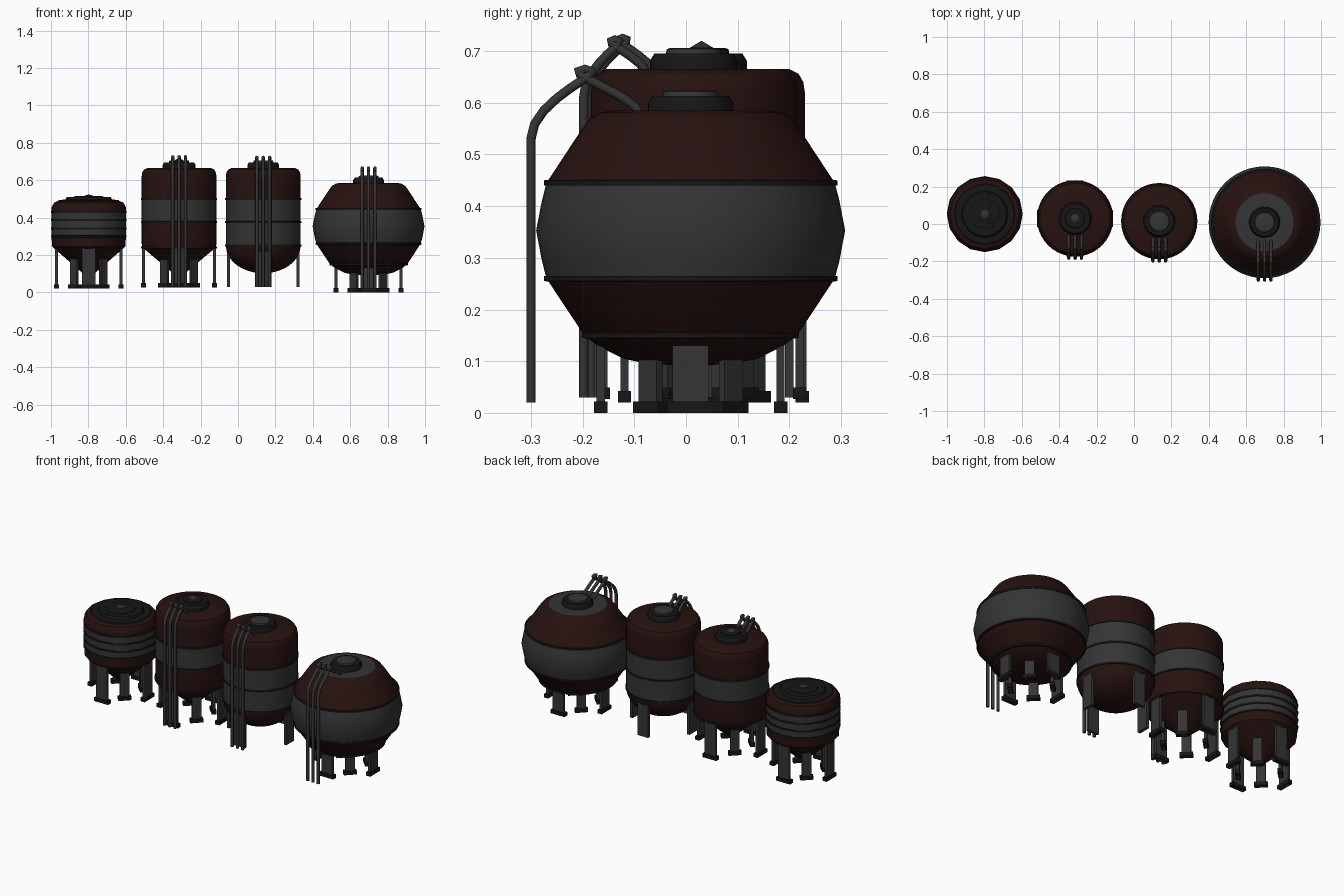
import bpy, bmesh, math
from mathutils import Matrix

if "Cube" in bpy.data.objects:
    bpy.data.objects.remove(bpy.data.objects["Cube"])


def mat(name, c):
    m = bpy.data.materials.new(name)
    m.diffuse_color = (*c, 1)
    m.use_nodes = True
    m.node_tree.nodes["Principled BSDF"].inputs["Base Color"].default_value = m.diffuse_color
    return m


BROWN = mat("brown_paint", (0.02, 0.006, 0.005))
GREY = mat("grey_steel", (0.035, 0.035, 0.035))
DARK = mat("dark_steel", (0.008, 0.008, 0.008))


def finish(name, bm, material, loc=(0, 0, 0)):
    bmesh.ops.recalc_face_normals(bm, faces=bm.faces)
    me = bpy.data.meshes.new(name)
    bm.to_mesh(me)
    bm.free()
    me.materials.append(material)
    ob = bpy.data.objects.new(name, me)
    ob.location = loc
    bpy.context.collection.objects.link(ob)
    return ob


def lathe(name, profile, material, loc, n=40, closed=False):
    """Revolve (radius, z) points around the tank axis."""
    bm = bmesh.new()
    rings = []
    for r, z in profile:
        if r == 0:
            rings.append([bm.verts.new((0, 0, z))] * n)
        else:
            rings.append([bm.verts.new((r * math.cos(2 * math.pi * i / n),
                                        r * math.sin(2 * math.pi * i / n), z)) for i in range(n)])
    if closed:
        rings.append(rings[0])
    for a, b in zip(rings, rings[1:]):
        for i in range(n):
            j = (i + 1) % n
            f = list(dict.fromkeys((a[i], a[j], b[j], b[i])))
            if len(f) > 2:
                bm.faces.new(f)
    return finish(name, bm, material, (*loc, 0))


def hoop(name, r, z, loc, n):
    lathe(name, [(r - .006, z - .006), (r + .004, z - .005), (r + .004, z + .005), (r - .006, z + .006)],
          DARK, loc, n, True)


def legs(name, loc, radius, width, z0, z1, offset=0, foot=True):
    """Four plates around the axis, each facing outward, with optional feet."""
    plates, feet = bmesh.new(), bmesh.new()

    def box(bm, ang, w, t, a, b):
        m = (Matrix.Rotation(ang, 4, 'Z') @ Matrix.Translation((radius, 0, (a + b) / 2))
             @ Matrix.Diagonal((t, w, b - a, 1)))
        bmesh.ops.create_cube(bm, size=1, matrix=m)

    for k in range(4):
        ang = offset + k * math.pi / 2
        box(plates, ang, width, .016, z0, z1)
        if foot:
            box(feet, ang, width + .02, .026, z0, z0 + .022)
    finish(name + "_legs", plates, GREY, (*loc, 0))
    if foot:
        finish(name + "_feet", feet, DARK, (*loc, 0))
    else:
        feet.free()


def pipes(name, loc, start, outer, z_in, z_top, z_bend, z_end):
    """Three bent pipes from the lid over the front to the ground."""
    mid = (start + outer) / 2
    for k in (-1, 0, 1):
        cu = bpy.data.curves.new(name, 'CURVE')
        cu.dimensions = '3D'
        cu.bevel_depth = .009
        cu.bevel_resolution = 2
        cu.resolution_u = 8
        cu.use_fill_caps = True
        sp = cu.splines.new('BEZIER')
        sp.bezier_points.add(3)
        h1, h2 = (start - mid) * .55, (mid - outer) * .6
        data = [(-start, z_in, (0, .03)), (-mid, z_top, (-h2, 0)),
                (-outer, z_bend, (0, -(z_top - z_bend) * .6)), (-outer, z_end, (0, -.05))]
        for p, (y, z, (dy, dz)) in zip(sp.bezier_points, data):
            p.co = (0, y, z)
            p.handle_left = (0, y - dy, z - dz)
            p.handle_right = (0, y + dy, z + dz)
        ob = bpy.data.objects.new(f"{name}_{k + 2}", cu)
        ob.location = (loc[0] + k * .034, loc[1], 0)
        bpy.context.collection.objects.link(ob)
        material = GREY
        cu.materials.append(material)


def lid(name, loc, z, r, n=32, knob=False):
    h = .028
    lathe(name + "_lid", [(0, z - .01), (r, z - .01), (r, z + h * .5), (r * .9, z + h), (0, z + h)], DARK, loc, n)
    top = z + h
    lathe(name + "_lid_disc", [(0, top), (.054, top), (.052, top + .009), (.045, top + .011), (0, top + .011)],
          DARK if knob else GREY, loc, n)
    if knob:
        lathe(name + "_lid_knob", [(0, top), (.022, top), (.022, top + .012), (0, top + .025)], GREY, loc, 12)


# Small banded tank with cone bottom
T1 = (-.798, .053)
lathe("small_tank_bottom", [(0, .10), (.03, .10), (.196, .245), (.199, .30)], BROWN, T1, 16)
lathe("small_tank_band", [(.199, .30), (.199, .43)], GREY, T1, 16)
lathe("small_tank_top", [(.199, .43), (.199, .455), (.185, .48), (.165, .488), (0, .488)], BROWN, T1, 16)
for z in (.30, .342, .386, .43):
    hoop("small_tank_hoop", .199, z, T1, 16)
lathe("small_tank_cover", [(.165, .484), (.16, .494), (.125, .496), (.118, .51), (0, .51)], DARK, T1, 16)
lathe("small_tank_lid", [(.083, .50), (.08, .512), (.07, .515), (0, .515)], DARK, T1, 16)
lathe("small_tank_knob", [(.022, .51), (.022, .517), (0, .524)], GREY, T1, 12)
legs("small_tank_outer", T1, .172, .07, .02, .237)
legs("small_tank_inner", T1, .11, .05, .02, .19, math.pi / 4)

# Tall tank with cone bottom
T2 = (-.315, .03)
TOP = [(.20, .62), (.197, .64), (.188, .656), (.17, .665), (0, .665)]
lathe("cone_tank_bottom", [(0, .10), (.03, .10), (.196, .24), (.20, .26), (.20, .375)], BROWN, T2)
lathe("cone_tank_band", [(.20, .375), (.20, .50)], GREY, T2)
lathe("cone_tank_top", [(.20, .50)] + TOP, BROWN, T2)
for z in (.24, .375, .50):
    hoop("cone_tank_hoop", .20, z, T2, 40)
lid("cone_tank", T2, .667, .088, knob=True)
legs("cone_tank_outer", T2, .19, .07, .027, .237)
legs("cone_tank_inner", T2, .11, .05, .027, .19, math.pi / 4)
pipes("cone_tank_pipe", T2, .092, .213, .655, .725, .62, .03)

# Tall tank with rounded bottom
T3 = (.135, .015)
dome = [(.20 * math.sin(a * math.pi / 16), .25 - .148 * math.cos(a * math.pi / 16)) for a in range(9)]
lathe("round_tank_bottom", dome, BROWN, T3)
lathe("round_tank_band", [(.20, .25), (.20, .50)], GREY, T3)
lathe("round_tank_top", [(.20, .50)] + TOP, BROWN, T3)
for z in (.25, .375, .50):
    hoop("round_tank_hoop", .20, z, T3, 40)
lid("round_tank", T3, .667, .085)
legs("round_tank", T3, .185, .07, .03, .245, foot=False)
pipes("round_tank_pipe", T3, .092, .213, .655, .722, .61, .03)

# Large bulging tank
T4 = (.698, .009)
lathe("large_tank_bottom", [(0, .092), (.08, .094), (.13, .105), (.18, .13), (.206, .15), (.279, .26)], BROWN, T4, 48)
lathe("large_tank_band", [(.279, .26), (.288, .295), (.299, .353), (.288, .41), (.279, .445)], GREY, T4, 48)
lathe("large_tank_top", [(.279, .445), (.21, .55), (.195, .57), (.175, .581), (.155, .585)], BROWN, T4, 48)
lathe("large_tank_roof", [(.155, .585), (0, .585)], GREY, T4, 48)
for r, z in ((.206, .15), (.280, .26), (.280, .445)):
    hoop("large_tank_hoop", r, z, T4, 48)
lid("large_tank", T4, .585, .083)
legs("large_tank_outer", T4, .174, .07, 0, .13)
legs("large_tank_inner", T4, .11, .05, 0, .105, math.pi / 4)
pipes("large_tank_pipe", T4, .10, .309, .58, .665, .53, .02)

# Smooth shading with sharp edges kept
meshes = [o for o in bpy.data.objects if o.type == 'MESH']
for o in bpy.data.objects:
    o.select_set(o.type == 'MESH')
bpy.context.view_layer.objects.active = meshes[0]
bpy.ops.object.shade_smooth_by_angle(angle=math.radians(32))
